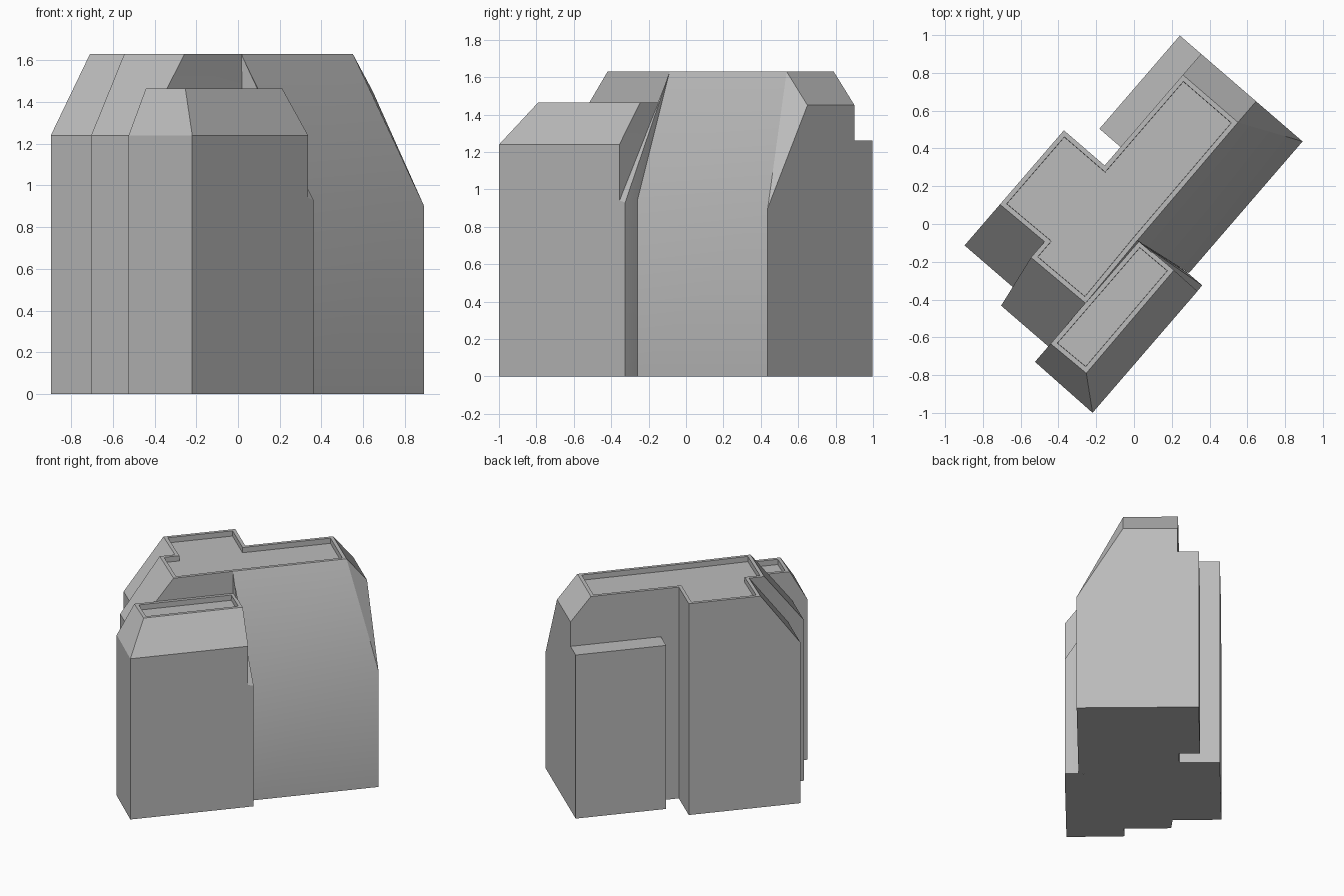
import bpy, bmesh, math
from mathutils import Matrix

cube = bpy.data.objects.get("Cube")
if cube:
    bpy.data.objects.remove(cube, do_unlink=True)

GREY = (0.5, 0.5, 0.5, 1.0)
mat = bpy.data.materials.new("plain grey")
mat.use_nodes = True
mat.diffuse_color = GREY
mat.node_tree.nodes["Principled BSDF"].inputs["Base Color"].default_value = GREY

TURN = Matrix.Rotation(math.radians(49.2), 4, "Z")  # block is turned on its plot
RIM, SINK = 0.025, 0.04                             # parapet width and depth


def loft(name, corners, top, parapet=True):
    """Walls from ground to eave, then to the roof line.
    Each corner is (ground u, v, eave height, roof u, v)."""
    bm = bmesh.new()
    rings = [[bm.verts.new(p) for p in ring] for ring in (
        [(u, v, 0) for u, v, e, ru, rv in corners],
        [(u, v, e) for u, v, e, ru, rv in corners],
        [(ru, rv, top) for u, v, e, ru, rv in corners])]
    n = len(corners)
    for low, high in zip(rings, rings[1:]):
        for i in range(n):
            j = (i + 1) % n
            bm.faces.new((low[i], low[j], high[j], high[i]))
    bm.faces.new(rings[0][::-1])
    bm.faces.new(rings[2])
    bmesh.ops.remove_doubles(bm, verts=bm.verts, dist=0.002)
    bmesh.ops.recalc_face_normals(bm, faces=bm.faces)
    if parapet:
        roof = max(bm.faces, key=lambda f: f.calc_center_median().z)
        bmesh.ops.inset_region(bm, faces=[roof], thickness=RIM, use_even_offset=True)
        bmesh.ops.inset_region(bm, faces=[roof], thickness=0.001, use_even_offset=True)
        for vert in roof.verts:
            vert.co.z -= SINK
    finish(name, bm)


def hull(name, points):
    bm = bmesh.new()
    for p in points:
        bm.verts.new(p)
    bmesh.ops.convex_hull(bm, input=bm.verts)
    bmesh.ops.dissolve_limit(bm, angle_limit=0.01, verts=bm.verts, edges=bm.edges)
    bmesh.ops.recalc_face_normals(bm, faces=bm.faces)
    finish(name, bm)


def finish(name, bm):
    bm.transform(TURN)
    mesh = bpy.data.meshes.new(name)
    bm.to_mesh(mesh)
    bm.free()
    mesh.materials.append(mat)
    obj = bpy.data.objects.new(name, mesh)
    bpy.context.collection.objects.link(obj)
    bpy.ops.object.select_all(action="DESELECT")
    obj.select_set(True)
    bpy.context.view_layer.objects.active = obj
    bpy.ops.object.shade_smooth_by_angle(angle=math.radians(30))


# Main block: stepped end, notched back, long sloping front
loft("main_block", [
    (-0.787, -0.08, 1.24, -0.485, -0.08),
    (-0.055, -0.08, 0.94, -0.055, -0.07),
    (-0.007, -0.39, 0.94, -0.055, -0.07),
    (0.914, -0.39, 0.90, 0.767, -0.065),
    (0.914, -0.065, 1.45, 0.767, -0.065),
    (0.914, 0.32, 1.45, 0.767, 0.32),
    (0.133, 0.32, 1.24, 0.133, 0.32),
    (0.133, 0.605, 1.24, 0.133, 0.605),
    (-0.672, 0.605, 1.24, -0.385, 0.605),
    (-0.672, 0.262, 1.24, -0.38, 0.297),
    (-0.787, 0.25, 1.24, -0.49, 0.297)], 1.63)

# Lower front wing with hipped roof edges
loft("front_wing", [
    (-0.90, -0.487, 1.24, -0.763, -0.325),
    (-0.05, -0.487, 1.24, -0.047, -0.32),
    (-0.05, -0.08, 1.24, -0.05, -0.08),
    (-0.895, -0.08, 1.24, -0.768, -0.08)], 1.465)

# Thin sloping buttress between wing and main block
ground = [(-0.05, -0.486), (-0.01, -0.486), (-0.01, -0.38), (-0.05, -0.08)]
hull("wing_buttress", [(u, v, 0) for u, v in ground] + [
    (-0.05, -0.486, 0.94), (-0.01, -0.486, 0.93),
    (-0.01, -0.39, 0.94), (-0.055, -0.074, 1.62)])

# Low flat block along the back
back = [(0.262, 0.319), (0.914, 0.319), (0.914, 0.468), (0.262, 0.468)]
loft("back_block", [(u, v, 1.262, u, v) for u, v in back], 1.262, parapet=False)
